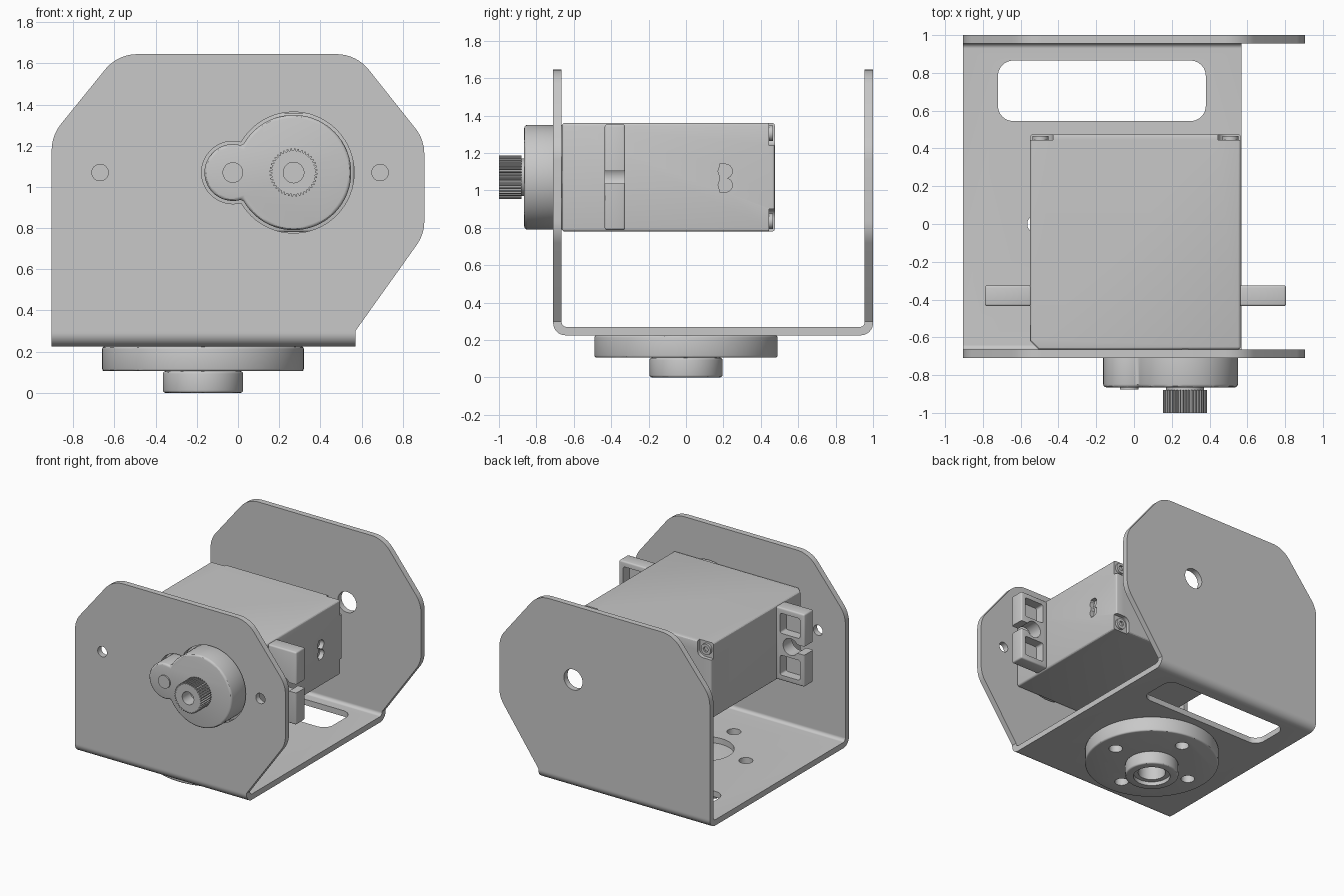
import bpy, bmesh, math
from mathutils import Vector

if "Cube" in bpy.data.objects:
    bpy.data.objects.remove(bpy.data.objects["Cube"])

grey = bpy.data.materials.new("light grey")
grey.use_nodes = True
grey.diffuse_color = (0.58, 0.58, 0.58, 1)
grey.node_tree.nodes["Principled BSDF"].inputs["Base Color"].default_value = (0.58, 0.58, 0.58, 1)

# Maps a flat outline plus a depth onto the axis it is extruded along
AXES = {
    "x": lambda a, b, d: (d, a, b),
    "y": lambda a, b, d: (a, d, b),
    "z": lambda a, b, d: (a, b, d),
}


def arc(cx, cz, r, start, end, n):
    angles = [math.radians(start + (end - start) * i / n) for i in range(n + 1)]
    return [(cx + r * math.cos(t), cz + r * math.sin(t)) for t in angles]


def circle(cx, cz, r, n=48):
    return arc(cx, cz, r, 0, 360, n)[:-1]


def rect(a0, a1, b0, b1):
    return [(a0, b0), (a1, b0), (a1, b1), (a0, b1)]


def fillet(points, radii, n=8):
    """Round the corners of a polygon; radii is a number or one per corner."""
    if not isinstance(radii, list):
        radii = [radii] * len(points)
    out = []
    for i, r in enumerate(radii):
        p = Vector(points[i])
        if r == 0:
            out.append(tuple(p))
            continue
        u = (Vector(points[i - 1]) - p).normalized()
        v = (Vector(points[(i + 1) % len(points)]) - p).normalized()
        half = u.angle(v) / 2
        centre = p + (u + v).normalized() * r / math.sin(half)
        s = p + u * r / math.tan(half) - centre
        e = p + v * r / math.tan(half) - centre
        for k in range(n + 1):
            out.append(tuple(centre + s.lerp(e, k / n).normalized() * r))
    return out


def prism(name, outline, axis, d0, d1, bevel=0):
    bm = bmesh.new()
    face = bm.faces.new([bm.verts.new(AXES[axis](a, b, d0)) for a, b in outline])
    geom = bmesh.ops.extrude_face_region(bm, geom=[face])["geom"]
    shift = Vector(AXES[axis](0, 0, d1 - d0))
    bmesh.ops.translate(bm, vec=shift, verts=[g for g in geom if isinstance(g, bmesh.types.BMVert)])
    bmesh.ops.recalc_face_normals(bm, faces=bm.faces)
    mesh = bpy.data.meshes.new(name)
    bm.to_mesh(mesh)
    bm.free()
    mesh.materials.append(grey)
    obj = bpy.data.objects.new(name, mesh)
    bpy.context.collection.objects.link(obj)
    if bevel:
        mod = obj.modifiers.new("edge", "BEVEL")
        mod.width, mod.segments, mod.limit_method = bevel, 3, "ANGLE"
        mod.angle_limit = math.radians(50)
        apply(obj, mod)
    return obj


def apply(obj, mod):
    bpy.context.view_layer.objects.active = obj
    bpy.ops.object.modifier_apply(modifier=mod.name)


def cut(obj, outline, axis, d0, d1):
    cutter = prism("cutter", outline, axis, d0, d1)
    mod = obj.modifiers.new("cut", "BOOLEAN")
    mod.operation, mod.solver, mod.object = "DIFFERENCE", "EXACT", cutter
    apply(obj, mod)
    bpy.data.objects.remove(cutter)


# Shared centres
LEFT, RIGHT, BEND = -0.905, 0.57, 0.30
SX, SZ = 0.27, 1.07          # output shaft
IX = -0.025                  # idler gear
HX = -0.17                   # horn


def gearbox(grow):
    """Outline of the large and small gear covers merged together."""
    big, small, d = 0.28 + grow, 0.138 + grow, SX - IX
    a = (d * d + big * big - small * small) / (2 * d)
    h = math.sqrt(big * big - a * a)
    tb = math.degrees(math.atan2(h, a))
    ts = math.degrees(math.atan2(h, d - a))
    return arc(SX, SZ, big, tb - 180, 180 - tb, 56) + arc(IX, SZ, small, ts, 360 - ts, 32)[1:-1]


# Bracket: folded base and two side plates
profile = fillet([(-0.71, BEND), (-0.71, 0.225), (1.0, 0.225), (1.0, BEND),
                  (0.955, BEND), (0.955, 0.27), (-0.665, 0.27), (-0.665, BEND)],
                 [0, 0.065, 0.065, 0, 0, 0.025, 0.025, 0])
base = prism("bracket_base", profile, "x", LEFT, RIGHT)
cut(base, fillet(rect(-0.72, 0.38, 0.545, 0.865), 0.08), "z", 0.1, 0.4)
cut(base, circle(HX, 0, 0.2), "z", 0.1, 0.4)

plate_outline = fillet([(LEFT, BEND), (RIGHT, BEND), (0.905, 0.77), (0.905, 1.23),
                        (0.575, 1.645), (-0.585, 1.645), (LEFT, 1.25)],
                       [0, 0, 0.2, 0.2, 0.2, 0.2, 0.2])
front_plate = prism("front_plate", plate_outline, "y", -0.71, -0.665)
cut(front_plate, gearbox(0.014), "y", -0.8, -0.6)
for x in (-0.67, 0.69):
    cut(front_plate, circle(x, SZ, 0.04, 32), "y", -0.8, -0.6)
back_plate = prism("back_plate", plate_outline, "y", 0.955, 1.0)
cut(back_plate, circle(SX, SZ, 0.08), "y", 0.9, 1.1)

# Horn: disc, hub and bore under the base
horn = prism("horn_disc", circle(HX, 0, 0.49, 80), "z", 0.105, 0.225, 0.012)
hub = prism("horn_hub", circle(HX, 0, 0.195, 56), "z", 0, 0.105, 0.012)
cut(hub, circle(HX, 0, 0.135), "z", -0.1, 0.03)
cut(hub, circle(HX, 0, 0.1), "z", -0.1, 0.2)
cut(horn, circle(HX, 0, 0.1), "z", 0, 0.16)
for k in range(4):
    hx = HX + 0.345 * math.cos(k * math.pi / 2)
    hy = 0.345 * math.sin(k * math.pi / 2)
    for part in (base, horn):
        cut(part, circle(hx, hy, 0.05, 32), "z", 0, 0.4)

# Servo case
BX0, BX1, BZ0, BZ1 = -0.55, 0.565, 0.78, 1.36
body_plan = [(BX0 + 0.045, -0.664), (BX1, -0.664), (BX1, 0.475), (BX0, 0.475), (BX0, -0.62)]
body = prism("servo_case", body_plan, "z", BZ0, BZ1, 0.015)
for x0, x1 in ((BX0 - 0.1, BX0 + 0.12), (BX1 - 0.12, BX1 + 0.1)):
    for z0, z1 in ((BZ0 - 0.1, BZ0 + 0.12), (BZ1 - 0.12, BZ1 + 0.1)):
        cut(body, fillet(rect(x0, x1, z0, z1), 0.05), "y", 0.445, 0.6)
for x in (BX0 + 0.055, BX1 - 0.055):
    for z in (BZ0 + 0.055, BZ1 - 0.055):
        screw = prism("case_screw", circle(x, z, 0.042, 24), "y", 0.44, 0.465)
        cut(screw, circle(x, z, 0.022, 6), "y", 0.45, 0.5)

# Cable opening in the case side
cut(body, rect(0.18, 0.215, 0.99, 1.14), "x", 0.53, 0.6)
for z in (1.028, 1.102):
    cut(body, circle(0.21, z, 0.038, 24), "x", 0.53, 0.6)

# Mounting ears with keyhole slots and blind pockets
for side, name in ((1, "left_ear"), (-1, "right_ear")):
    def span(a, b):
        return sorted((0.0075 + side * a, 0.0075 + side * b))
    ear = prism(name, rect(*span(0.55, 0.7975), BZ0 + 0.008, BZ1 - 0.008), "y", -0.435, -0.325, 0.012)
    cut(ear, circle(0.0075 + side * 0.68, SZ, 0.065, 32), "y", -0.5, -0.2)
    cut(ear, rect(*span(0.69, 0.9), SZ - 0.033, SZ + 0.033), "y", -0.5, -0.2)
    for z0, z1 in ((0.83, 0.985), (1.155, 1.31)):
        cut(ear, fillet(rect(*span(0.59, 0.76), z0, z1), 0.015), "y", -0.4, -0.2)

# Gear covers, idler cap and splined shaft
prism("gear_cover", gearbox(0), "y", -0.865, -0.65, 0.02)
prism("idler_cap", circle(IX, SZ, 0.05, 32), "y", -0.875, -0.86)
prism("shaft_neck", circle(SX, SZ, 0.1), "y", -0.885, -0.86)
teeth = 40
spline = []
for i in range(teeth):
    for frac, r in ((0.0, 0.106), (0.35, 0.106), (0.5, 0.117), (0.85, 0.117)):
        t = 2 * math.pi * (i + frac) / teeth
        spline.append((SX + r * math.cos(t), SZ + r * math.sin(t)))
shaft = prism("splined_shaft", spline, "y", -1.0, -0.88)
cut(shaft, circle(SX, SZ, 0.05, 32), "y", -1.1, -0.9)

# Smooth curved walls while keeping edges crisp
for obj in bpy.context.collection.objects:
    if obj.type == "MESH" and grey.name in obj.data.materials:
        bpy.ops.object.select_all(action="DESELECT")
        obj.select_set(True)
        bpy.context.view_layer.objects.active = obj
        bpy.ops.object.shade_smooth_by_angle(angle=math.radians(30))
